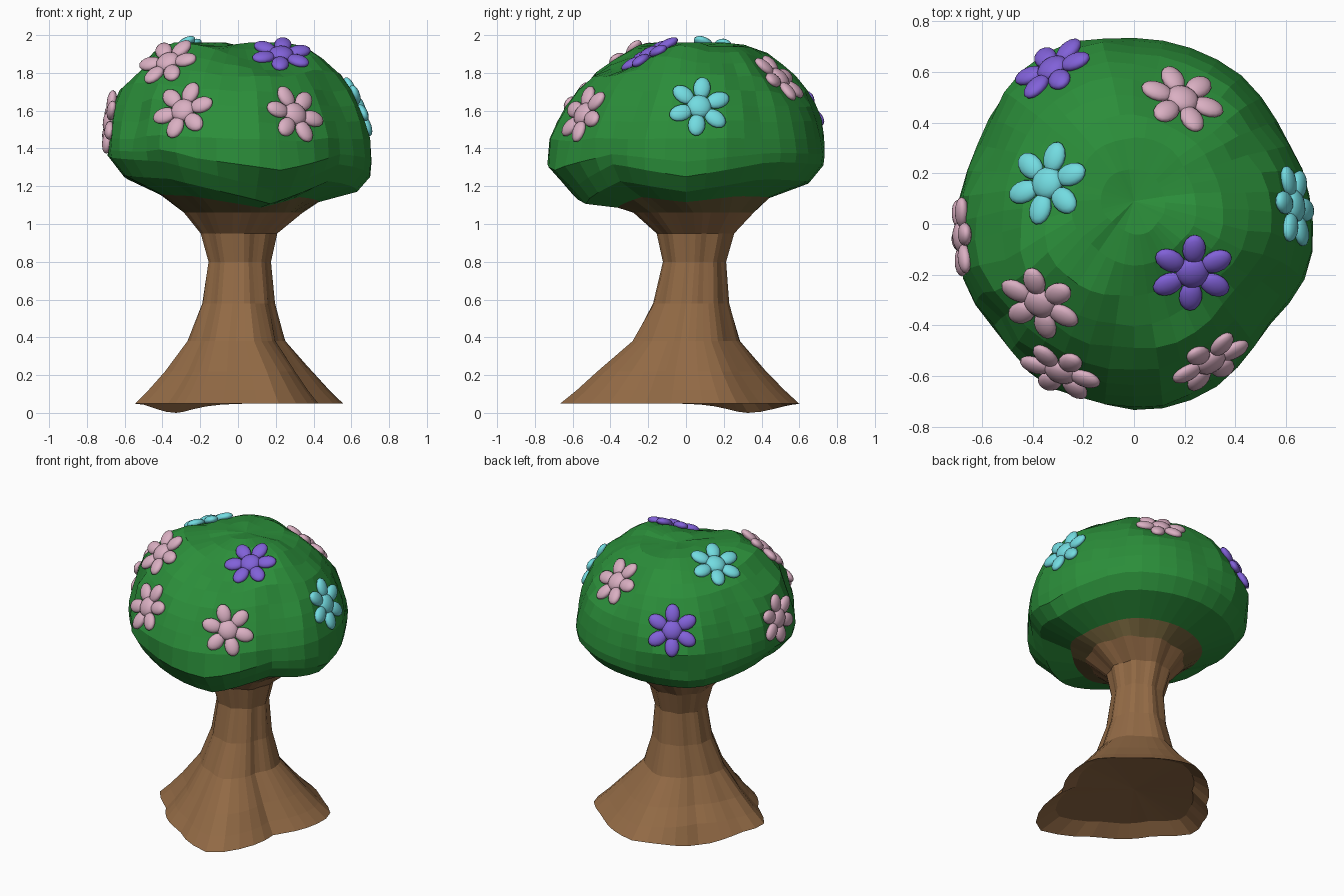
import bpy, bmesh, math
from mathutils import Vector, Matrix

if "Cube" in bpy.data.objects:
    bpy.data.objects.remove(bpy.data.objects["Cube"])

N = 40


def material(name, rgb):
    m = bpy.data.materials.new(name)
    m.diffuse_color = (*rgb, 1)
    m.use_nodes = True
    m.node_tree.nodes["Principled BSDF"].inputs["Base Color"].default_value = m.diffuse_color
    return m


GREEN = material("leaf green", (0.024, 0.27, 0.042))
BROWN = material("bark brown", (0.29, 0.145, 0.06))
BLEND = material("mossy brown", (0.14, 0.10, 0.035))
PINK = material("petal pink", (0.70, 0.43, 0.54))
PURPLE = material("petal purple", (0.22, 0.12, 0.69))
CYAN = material("petal cyan", (0.17, 0.71, 0.75))


def cyclic(keys, a):
    """Interpolate (degrees, value) keys around the full circle."""
    keys = sorted((k % 360, v) for k, v in keys)
    keys = [(keys[-1][0] - 360, keys[-1][1])] + keys + [(keys[0][0] + 360, keys[0][1])]
    a %= 360
    for (a0, v0), (a1, v1) in zip(keys, keys[1:]):
        if a0 <= a <= a1:
            return v0 + (v1 - v0) * (a - a0) / max(a1 - a0, 1e-6)


def polar(points):
    return [(math.degrees(math.atan2(y, x)), math.hypot(x, y)) for x, y in points]


# plan outlines of the root flare and the crown; height and reach of the crown's lower rim
FOOT = polar([(0.25, -0.67), (0.42, -0.2), (0.55, 0.24), (0.36, 0.41), (0.0, 0.60),
              (-0.33, 0.32), (-0.50, 0.08), (-0.56, -0.06), (-0.38, -0.25), (-0.1, -0.50)])
CROWN = polar([(0.05, 0.74), (0.42, 0.6), (0.6, 0.35), (0.71, 0.05), (0.70, -0.18),
               (0.52, -0.42), (0.3, -0.67), (0.05, -0.745), (-0.2, -0.69), (-0.47, -0.5),
               (-0.66, -0.27), (-0.69, 0), (-0.63, 0.3), (-0.47, 0.57), (-0.3, 0.68)])
RIM = [(-72, 1.175), (-125, 1.33), (180, 1.36), (130, 1.27), (90, 1.31),
       (40, 1.33), (0, 1.25), (-35, 1.32)]
REACH = [(-72, 0.84), (-120, 0.98), (-35, 0.98), (90, 0.98)]

# flowers: name, material, position, facing, spin in degrees
FLOWERS = [
    ("pink_flower_front_left", PINK, (-0.29, -0.58, 1.60), (-0.36, -0.80, 0.48), -12),
    ("pink_flower_front_right", PINK, (0.30, -0.54, 1.58), (0.48, -0.75, 0.45), 15),
    ("pink_flower_upper_left", PINK, (-0.37, -0.31, 1.855), (-0.38, -0.58, 0.72), -22),
    ("pink_flower_back", PINK, (0.19, 0.49, 1.77), (0.28, 0.66, 0.69), -22),
    ("pink_flower_left", PINK, (-0.675, -0.05, 1.54), (-1, -0.05, 0.12), 5),
    ("purple_flower_top", PURPLE, (0.23, -0.19, 1.895), (0.08, -0.48, 0.87), -12),
    ("purple_flower_back", PURPLE, (-0.32, 0.61, 1.61), (-0.47, 0.73, 0.48), 0),
    ("cyan_flower_top", CYAN, (-0.34, 0.16, 1.905), (-0.42, 0.22, 0.88), 44),
    ("cyan_flower_right", CYAN, (0.63, 0.07, 1.62), (0.92, 0.1, 0.38), -10),
]

# trunk rings: z, share of foot outline, round radius, centre x, centre y
TRUNK = [(0.05, 1, 0, 0, 0), (0.12, 0.87, 0, 0, 0), (0.22, 0.69, 0.01, 0, 0),
         (0.38, 0.31, 0.09, -0.01, 0.01), (0.58, 0.10, 0.137, 0, 0.03),
         (0.80, 0, 0.163, 0.005, 0.045), (0.95, 0, 0.20, 0, 0.05), (1.06, 0, 0.31, 0.02, 0.04)]
# crown rings above the rim: z, share of crown outline, centre y
TOP = [(1.45, 0.975, 0), (1.54, 0.93, 0.01), (1.62, 0.875, 0.02), (1.70, 0.81, 0.03),
       (1.78, 0.72, 0.045), (1.85, 0.62, 0.055), (1.91, 0.49, 0.07), (1.945, 0.34, 0.085),
       (1.955, 0.17, 0.09)]


def ring_points():
    angles = [i * 360 / N for i in range(N)]
    # hollow under the roots
    yield [(a, 0.80 * cyclic(FOOT, a), 0, 0, 0.11) for a in angles]
    for z, share, rad, cx, cy in TRUNK:
        pts = []
        for a in angles:
            r = share * cyclic(FOOT, a) + rad * (1 + 0.04 * math.cos(math.radians(a) * 9))
            dip = 0.05 * math.exp(-(((a - 135) / 25) ** 2)) if z < 0.06 else 0
            pts.append((a, r, cx, cy, z - dip))
        yield pts
    # underside, sweeping out to the wavy rim
    for share, base, follow in ((0.61, 1.13, 0.4), (0.90, 1.20, 0.85), (1.0, 1.285, 1.0)):
        yield [(a, share * cyclic(REACH, a) * cyclic(CROWN, a), 0, 0,
                base + follow * (cyclic(RIM, a) - 1.285)) for a in angles]
    yield [(a, 0.99 * cyclic(CROWN, a), 0, 0, 0.6 * cyclic(RIM, a) + 0.4 * 1.45)
           for a in angles]
    for z, share, cy in TOP:
        yield [(a, share * cyclic(CROWN, a), 0, cy, z) for a in angles]


def settle(p):
    """Flatten the crown towards the plane of each nearby flower."""
    move, total = Vector(), 0
    for _, _, pos, nrm, _ in FLOWERS:
        d, n = p - Vector(pos), Vector(nrm).normalized()
        w = max(0, min(1, (0.32 - d.length) / 0.16))
        off = max(-0.1, min(0.1, d.dot(n) + 0.006))
        move -= n * off * w
        total += w
    q = p + move / max(1, total)
    q.z = min(q.z, 1.96)
    return q


# tree: one faceted skin from roots to crown
bm = bmesh.new()
rings = []
for pts in ring_points():
    ring = []
    for a, r, cx, cy, z in pts:
        t = math.radians(a)
        x, y = cx + r * math.cos(t), cy + r * math.sin(t)
        if z > 1.8:  # shallow hollow in the top
            z -= 0.015 * math.exp(-((x - 0.08) ** 2) / 0.02)
        p = Vector((x, y, z))
        ring.append(bm.verts.new(settle(p) if z > 1.35 else p))
    rings.append(ring)
for lo, hi in zip(rings, rings[1:]):
    for i in range(N):
        j = (i + 1) % N
        bm.faces.new((lo[i], lo[j], hi[j], hi[i]))
foot = bm.verts.new((0, 0, 0.14))
peak = bm.verts.new((0, 0.09, 1.945))
for i in range(N):
    j = (i + 1) % N
    bm.faces.new((rings[0][j], rings[0][i], foot))
    bm.faces.new((rings[-1][i], rings[-1][j], peak))
bmesh.ops.recalc_face_normals(bm, faces=bm.faces)
# bark up to the neck, mossy ring where it meets the leaves
for f in bm.faces:
    c = f.calc_center_median()
    if c.z < 1.04:
        f.material_index = 1
    elif c.z < 1.2 and math.hypot(c.x, c.y - 0.04) < 0.46:
        f.material_index = 2
me = bpy.data.meshes.new("tree")
bm.to_mesh(me)
bm.free()
for m in (GREEN, BROWN, BLEND):
    me.materials.append(m)
bpy.context.collection.objects.link(bpy.data.objects.new("tree", me))


def flower(name, mat, pos, normal, spin):
    """Round heart with six oval petals facing along normal."""
    bm = bmesh.new()

    def blob(matrix):
        bmesh.ops.create_uvsphere(bm, u_segments=14, v_segments=8, radius=1, matrix=matrix)

    blob(Matrix.Diagonal((0.066, 0.066, 0.036, 1)))
    for k in range(6):
        blob(Matrix.Rotation(math.radians(60 * k + spin), 4, 'Z')
             @ Matrix.Translation((0, 0.106, 0))
             @ Matrix.Diagonal((0.046, 0.064, 0.027, 1)))
    for f in bm.faces:
        f.smooth = True
    me = bpy.data.meshes.new(name)
    bm.to_mesh(me)
    bm.free()
    me.materials.append(mat)
    ob = bpy.data.objects.new(name, me)
    n = Vector(normal).normalized()
    ob.matrix_world = (Matrix.Translation(Vector(pos) + n * 0.005)
                       @ n.to_track_quat('Z', 'Y').to_matrix().to_4x4())
    bpy.context.collection.objects.link(ob)


for spec in FLOWERS:
    flower(*spec)
